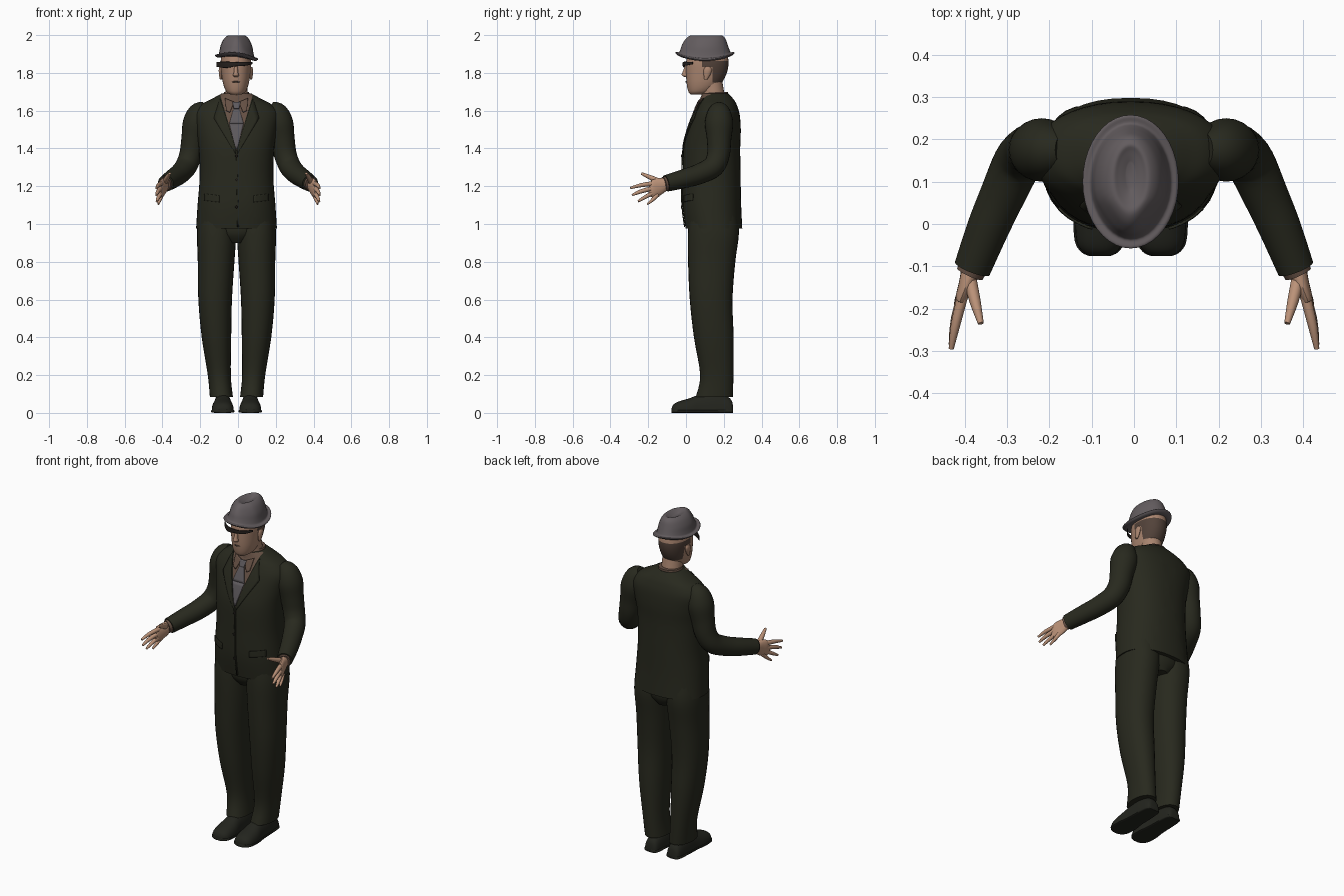
import bpy, bmesh, math
from mathutils import Vector
from mathutils.bvhtree import BVHTree

old = bpy.data.objects.get("Cube")
if old:
    bpy.data.objects.remove(old, do_unlink=True)

MID = -0.008          # centre line of the body
X, Y, Z = Vector((1, 0, 0)), Vector((0, 1, 0)), Vector((0, 0, 1))
parts = []


def material(name, r, g, b):
    m = bpy.data.materials.new(name)
    m.use_nodes = True
    m.diffuse_color = (r, g, b, 1)
    m.node_tree.nodes["Principled BSDF"].inputs["Base Color"].default_value = (r, g, b, 1)
    return m


suit = material("dark olive cloth", .021, .022, .013)
leather = material("dark shoe leather", .017, .018, .013)
felt = material("grey felt", .125, .108, .114)
skin = material("hand skin", .50, .29, .19)
face = material("face skin", .40, .235, .16)
hair = material("brown hair", .085, .055, .042)
shirt = material("brown shirt", .13, .08, .057)
silk = material("grey tie", .11, .10, .108)
black = material("dark glass", .018, .014, .012)


def finish(name, bm, *mats):
    me = bpy.data.meshes.new(name)
    bmesh.ops.recalc_face_normals(bm, faces=bm.faces)
    bm.to_mesh(me)
    bm.free()
    for m in mats:
        me.materials.append(m)
    ob = bpy.data.objects.new(name, me)
    bpy.context.collection.objects.link(ob)
    parts.append(ob)
    return ob


def spline(rows, steps):
    """Catmull-Rom interpolation of every number in the rows."""
    out = []
    for i in range(len(rows) - 1):
        a, b, c, d = (rows[max(i - 1, 0)], rows[i], rows[i + 1], rows[min(i + 2, len(rows) - 1)])
        for k in range(steps):
            t = k / steps
            out.append([q + .5 * t * (r - p + t * (2*p - 5*q + 4*r - s + t * (3*(q - r) + s - p)))
                        for p, q, r, s in zip(a, b, c, d)])
    return out + [list(rows[-1])]


def loft(rows, axis=None, ref=Z, n=24, power=2.0, steps=4):
    """Closed skin over rings (x, y, z, half width, half height)."""
    bm = bmesh.new()
    rings = spline(rows, steps)
    pts = [Vector(r[:3]) for r in rings]
    loops = []
    for i, r in enumerate(rings):
        t = axis or (pts[min(i + 1, len(pts) - 1)] - pts[max(i - 1, 0)]).normalized()
        side = t.cross(ref).normalized()
        up = side.cross(t)
        loop = []
        for k in range(n):
            a = math.tau * k / n
            c, s = math.cos(a), math.sin(a)
            u = math.copysign(abs(c) ** (2 / power), c) * r[3]
            v = math.copysign(abs(s) ** (2 / power), s) * r[4]
            loop.append(bm.verts.new(pts[i] + side * u + up * v))
        loops.append(loop)
    for a, b in zip(loops, loops[1:]):
        for k in range(n):
            bm.faces.new((a[k], a[(k + 1) % n], b[(k + 1) % n], b[k]))
    bm.faces.new(loops[0])
    bm.faces.new(loops[-1])
    return bm


def column(rows, x=MID, **kw):
    """Upright loft from rows (z, y, half width, half depth)."""
    return loft([(x, y, z, a, b) for z, y, a, b in rows], axis=Z, ref=Y, **kw)


def cut(bm, co, no):
    bmesh.ops.bisect_plane(bm, geom=bm.verts[:] + bm.edges[:] + bm.faces[:],
                           plane_co=co, plane_no=no, dist=1e-5)


# Jacket body, with the shirt opening cut in as a V
bm = column([(.975, .148, .214, .15), (1.1, .137, .206, .155), (1.25, .136, .195, .153),
             (1.4, .137, .2, .15), (1.5, .15, .215, .14), (1.58, .162, .225, .122),
             (1.63, .166, .19, .103), (1.66, .164, .135, .088), (1.69, .155, .08, .07)],
            n=40, power=2.3, steps=5)
V_LOW, V_SLOPE = 1.39, .085 / .29
for s in (1, -1):
    cut(bm, (MID, 0, V_LOW), (1, 0, -s * V_SLOPE))
for f in bm.faces:
    c = f.calc_center_median()
    if c.y < .13 and abs(c.x - MID) < V_SLOPE * (c.z - V_LOW):
        f.material_index = 1
tree = BVHTree.FromBMesh(bm)
finish("jacket", bm, suit, shirt)


def plate(name, corners, mat, lift=.003):
    """Thin quad laid onto the front of the jacket, corners as (x, z)."""
    bm = bmesh.new()
    bm.faces.new([bm.verts.new((MID + x, 0, z)) for x, z in corners])
    bmesh.ops.subdivide_edges(bm, edges=bm.edges[:], cuts=6, use_grid_fill=True)
    for v in bm.verts:
        hit = tree.ray_cast(Vector((v.co.x, -1, v.co.z)), Y)[0]
        v.co.y = (hit.y if hit else .1) - lift
    ob = finish(name, bm, mat)
    mod = ob.modifiers.new("thickness", "SOLIDIFY")
    mod.thickness = .006
    mod.offset = 0


plate("tie", [(-.012, 1.62), (.012, 1.62), (.038, 1.53), (-.038, 1.53)], silk, .004)
plate("tie_lower", [(-.038, 1.53), (.038, 1.53), (.004, 1.40), (-.004, 1.40)], silk, .004)
plate("tie_knot", [(-.022, 1.645), (.022, 1.645), (.013, 1.61), (-.013, 1.61)], silk, .007)
plate("front_overlap", [(-.002, 1.39), (.004, 1.39), (.012, .985), (.004, .985)], suit, .004)
for s, side in ((1, "left"), (-1, "right")):
    plate(side + "_lapel", [(s*.087, 1.665), (s*.12, 1.56), (s*.004, 1.37), (s*.002, 1.39)], suit)
    plate(side + "_pocket_flap", [(s*.09, 1.15), (s*.17, 1.16), (s*.17, 1.125), (s*.09, 1.115)], suit)
    plate(side + "_shirt_collar", [(s*.012, 1.645), (s*.06, 1.665), (s*.055, 1.60), (s*.035, 1.59)], shirt, .006)
for z in (1.36, 1.235, 1.09):
    plate("button", [(-.008, z), (0, z + .008), (.008, z), (0, z - .008)], black, .007)

# Sleeves, hands, trouser legs and shoes, once per side
arm = [(.165, .175, 1.612, .04), (.20, .175, 1.585, .064), (.218, .175, 1.53, .075),
       (.235, .175, 1.45, .065), (.25, .172, 1.37, .06), (.275, .145, 1.305, .058),
       (.31, .07, 1.265, .054), (.345, -.01, 1.24, .05), (.382, -.105, 1.215, .044)]
fingers = {
    "index": [(.405, -.17, 1.215, .013), (.422, -.24, 1.205, .011), (.432, -.295, 1.19, .006)],
    "middle": [(.408, -.175, 1.19, .013), (.424, -.24, 1.172, .011), (.432, -.285, 1.153, .006)],
    "ring": [(.406, -.17, 1.168, .012), (.422, -.22, 1.14, .01), (.43, -.253, 1.12, .006)],
    "little": [(.403, -.15, 1.155, .012), (.415, -.18, 1.125, .009), (.422, -.205, 1.105, .005)],
    "thumb": [(.388, -.13, 1.22, .016), (.375, -.185, 1.245, .013), (.362, -.235, 1.267, .007)],
}
leg = [(.085, .15, .061, .098), (.2, .163, .061, .088), (.4, .147, .078, .105), (.6, .133, .089, .113),
       (.8, .136, .097, .125), (.95, .145, .104, .135), (1.05, .145, .1, .125)]
leg_x = [.08, .091, .106, .113, .108, .105, .1]
shoe = [(.25, .022, .025), (.235, .04, .075), (.16, .047, .11), (.08, .05, .1), (.02, .058, .078),
        (-.04, .055, .06), (-.066, .04, .045), (-.076, .02, .025)]


def mirrored(rows, s):
    return [(s * r[0],) + tuple(r[1:]) for r in rows]


def round_rows(rows, s):
    return [r + (r[3],) for r in mirrored(rows, s)]


for s, side in ((1, "left"), (-1, "right")):
    finish(side + "_sleeve", loft(round_rows(arm, s), ref=X), suit)
    finish(side + "_shirt_cuff", loft([(s*.375, -.09, 1.217, .036, .04),
                                       (s*.388, -.118, 1.212, .033, .037)]), shirt)
    palm = [(.382, -.1, 1.215, .025, .03), (.395, -.14, 1.2, .019, .044),
            (.408, -.175, 1.186, .014, .046), (.413, -.195, 1.186, .008, .034)]
    finish(side + "_palm", loft(mirrored(palm, s), n=16), skin)
    for name, rows in fingers.items():
        finish(side + "_" + name + "_finger", loft(round_rows(rows, s), n=10, steps=3), skin)
    finish(side + "_trouser_leg",
           loft([(MID + s * x, y, z, a, b) for x, (z, y, a, b) in zip(leg_x, leg)],
                axis=Z, ref=Y, n=28, power=2.2), suit)
    foot = MID + s * .073
    bm = loft([(foot, y, .012, w, h - .012) for y, w, h in shoe], axis=-Y, power=2.3)
    for v in bm.verts:
        v.co.z = max(v.co.z, .012)
    finish(side + "_shoe", bm, leather)
    finish(side + "_sole", loft([(foot, y, .009, w + .004, .009) for y, w, h in shoe],
                                axis=-Y, power=4), leather)

# Seat joins the legs under the jacket
finish("trouser_seat", column([(.9, .15, .06, .10), (.95, .147, .15, .128), (1.02, .147, .19, .13)]), suit)

# Neck and shirt collar
finish("neck", column([(1.64, .15, .06, .062), (1.72, .138, .057, .06), (1.77, .13, .055, .06)]), face)
finish("collar", column([(1.64, .15, .082, .08), (1.675, .152, .073, .073), (1.70, .158, .065, .064)]), shirt)

# Head, with the hair cut in at the back and sides
bm = column([(1.685, .06, .028, .035), (1.70, .075, .05, .062), (1.74, .094, .067, .09),
             (1.80, .108, .077, .108), (1.86, .113, .081, .112), (1.92, .113, .07, .10)],
            x=MID - .003, n=36, power=2.15, steps=5)
for z in (1.75, 1.83, 1.862):
    cut(bm, (0, 0, z), Z)
for y in (.085, .14):
    cut(bm, (0, y, 0), Y)
for f in bm.faces:
    c = f.calc_center_median()
    if 1.75 < c.z < 1.862 and c.y > (.085 if c.z > 1.83 else .14):
        f.material_index = 1
finish("head", bm, face, hair)
finish("nose", column([(1.84, .006, .008, .01), (1.805, -.004, .011, .014), (1.788, -.006, .016, .017),
                       (1.778, .003, .01, .01)], x=MID - .003, n=14), face)
finish("mouth", loft([(-.035, .012, 1.752, .004, .002), (-.011, .001, 1.753, .004, .004),
                      (.013, .012, 1.752, .004, .002)], n=10), hair)
for s, side in ((1, "left"), (-1, "right")):
    finish(side + "_ear", column([(1.765, .105, .005, .008), (1.785, .11, .009, .016),
                                  (1.815, .115, .011, .022), (1.832, .115, .006, .013)],
                                 x=MID - .003 + s * .08, n=12), face)

# Dark wrap-around glasses
finish("glasses", loft([(-.112, .035, 1.845, .003, .013), (-.065, -.004, 1.843, .003, .017),
                        (-.011, -.015, 1.846, .003, .011), (.04, -.004, 1.848, .003, .010),
                        (.074, .035, 1.852, .003, .006)], n=12, power=4), black)

# Hat: brim and crown in one skin, brim curled up at front and back
bm = column([(1.875, .1, .08, .115), (1.872, .1, .1, .14), (1.88, .1, .113, .157), (1.887, .1, .11, .153),
             (1.89, .1, .096, .138), (1.91, .1, .09, .13), (1.945, .1, .083, .12), (1.98, .104, .066, .104),
             (1.998, .108, .044, .082), (1.992, .112, .028, .06), (1.982, .115, .01, .03)], n=40)
for v in bm.verts:
    low = max(0, min(1, (2.0 - v.co.z) / .12))
    v.co.z += low * (.024 * ((v.co.y - .1) / .155) ** 2 - .09 * (v.co.x - MID))
    if v.co.y < .06:                      # pinch the front of the crown
        v.co.x = MID + (v.co.x - MID) * (1 - .35 * (1 - low) * min(1, (.06 - v.co.y) / .06))
    v.co.z = min(v.co.z, 2.0)
finish("hat", bm, felt)

# Smooth shading with sharp creases kept
bpy.ops.object.select_all(action='DESELECT')
for ob in parts:
    ob.select_set(True)
bpy.context.view_layer.objects.active = parts[0]
bpy.ops.object.shade_smooth_by_angle(angle=math.radians(45))
